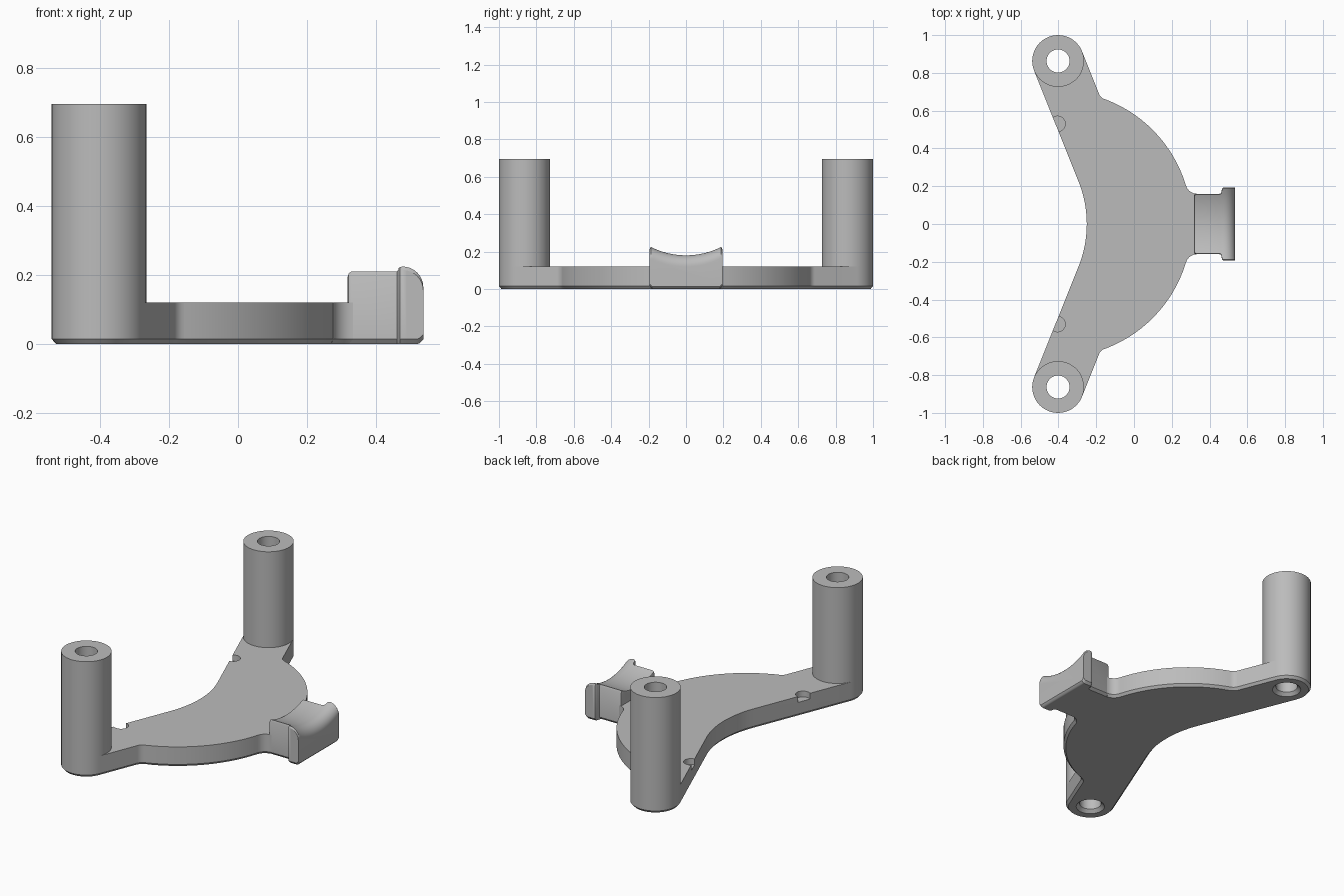
import bpy, bmesh
from math import cos, sin, radians, sqrt, pi
from mathutils import Vector

if "Cube" in bpy.data.objects:
    bpy.data.objects.remove(bpy.data.objects["Cube"])

grey = bpy.data.materials.new("plain grey")
grey.use_nodes = True
grey.diffuse_color = (0.5, 0.5, 0.5, 1)
grey.node_tree.nodes["Principled BSDF"].inputs["Base Color"].default_value = (0.5, 0.5, 0.5, 1)

POST_X, POST_Y, POST_R, BORE_R = -0.402, 0.863, 0.137, 0.061
PLATE_TOP, CHAMFER = 0.12, 0.015


def finish(name, bm):
    bmesh.ops.recalc_face_normals(bm, faces=bm.faces)
    mesh = bpy.data.meshes.new(name)
    bm.to_mesh(mesh)
    bm.free()
    mesh.materials.append(grey)
    obj = bpy.data.objects.new(name, mesh)
    bpy.context.collection.objects.link(obj)
    return obj


def loft(name, rings, closed=False):
    """Join rings of points; cap the ends unless the rings form a closed loop."""
    bm = bmesh.new()
    loops = [[bm.verts.new(p) for p in ring] for ring in rings]
    pairs = list(zip(loops, loops[1:]))
    if closed:
        pairs.append((loops[-1], loops[0]))
    else:
        bm.faces.new(loops[0])
        bm.faces.new(loops[-1])
    for a, b in pairs:
        for i in range(len(a)):
            j = (i + 1) % len(a)
            bm.faces.new((a[i], a[j], b[j], b[i]))
    return finish(name, bm)


def lathe(name, profile, x, y, closed=False, n=48):
    rings = [[(x + r * cos(2 * pi * i / n), y + r * sin(2 * pi * i / n), z)
              for i in range(n)] for r, z in profile]
    return loft(name, rings, closed)


def arc(cx, cy, r, a0, a1, n):
    return [Vector((cx + r * cos(radians(a0 + (a1 - a0) * i / n)),
                    cy + r * sin(radians(a0 + (a1 - a0) * i / n)))) for i in range(n + 1)]


def inset(points, d):
    """Move a clockwise outline inwards."""
    out = []
    for i, p in enumerate(points):
        a = (p - points[i - 1]).normalized()
        b = (points[(i + 1) % len(points)] - p).normalized()
        n1, n2 = Vector((a.y, -a.x)), Vector((b.y, -b.x))
        out.append(p + (n1 + n2) * d / (1 + n1.dot(n2)))
    return out


# Base plate: half outline of tangent arcs, mirrored front to back
half = (arc(-0.85, 0, 0.6, 0, 22.5, 10)
        + arc(POST_X, POST_Y, POST_R, 202.5, 22.5, 24)
        + arc(-0.139, 0.708, 0.05, 202.5, 249.8, 6)
        + arc(-0.4, 0, 0.705, 69.8, 16.7, 24)
        + arc(0.333, 0.22, 0.06, 196.7, 270, 8))
outline = half + [Vector((p.x, -p.y)) for p in reversed(half[1:])]
plate = loft("base_plate", [
    [(p.x, p.y, 0) for p in inset(outline, 0.013)],
    [(p.x, p.y, CHAMFER) for p in outline],
    [(p.x, p.y, PLATE_TOP) for p in outline]])

# Countersunk bores and shallow edge notches cut from the plate
for side in (1, -1):
    y = side * POST_Y
    cutters = [
        lathe("bore_cutter", [(0.09, -0.01), (BORE_R, 0.019), (BORE_R, 0.2)], POST_X, y),
        lathe("notch_cutter", [(0.041, PLATE_TOP - 0.035), (0.041, 0.2)], -0.405, side * 0.53)]
    for cutter in cutters:
        cutter.hide_render = True
        mod = plate.modifiers.new("cut", "BOOLEAN")
        mod.operation, mod.solver, mod.object = "DIFFERENCE", "EXACT", cutter
        bpy.context.view_layer.objects.active = plate
        bpy.ops.object.modifier_apply(modifier=mod.name)
        bpy.data.objects.remove(cutter)

# Hollow posts
parts = [plate]
for name, y in (("back_post", POST_Y), ("front_post", -POST_Y)):
    parts.append(lathe(name, [(BORE_R, PLATE_TOP), (POST_R, PLATE_TOP),
                              (POST_R, 0.695), (BORE_R, 0.695)], POST_X, y, closed=True))


# Saddle tab: sections along x with a hollow top, a neck and a wider rounded lip
def tab_section(x, w, drop, bottom):
    ring = [(x, -w, bottom + CHAMFER), (x, 0.013 - w, bottom),
            (x, w - 0.013, bottom), (x, w, bottom + CHAMFER)]
    steps = 20
    for i in range(steps + 1):
        t = 1 - 2 * i / steps
        y = w * (t if abs(t) < 1 else t * 0.97)
        ring.append((x, y, 0.6 - sqrt(0.42 ** 2 - y * y) - drop))
    ring.insert(4, (x, w, ring[4][2] - 0.01))
    ring.append((x, -w, ring[4][2]))
    return ring


stations = [(0.317, 0.150, 0.012), (0.32, 0.157, 0.004), (0.328, 0.16, 0), (0.452, 0.16, 0),
            (0.46, 0.163, 0), (0.464, 0.172, 0), (0.465, 0.185, 0), (0.469, 0.191, 0),
            (0.476, 0.194, 0)]
for i in range(1, 9):
    a = pi / 2 * i / 8
    stations.append((0.476 + 0.06 * sin(a), 0.194, 0.06 * (1 - cos(a))))
parts.append(loft("saddle_tab", [
    tab_section(x, w, d, max(0, x - 0.523)) for x, w, d in stations]))

# Smooth shading with crisp edges
bpy.ops.object.select_all(action="DESELECT")
for obj in parts:
    obj.select_set(True)
bpy.context.view_layer.objects.active = plate
bpy.ops.object.shade_smooth_by_angle(angle=radians(30))
